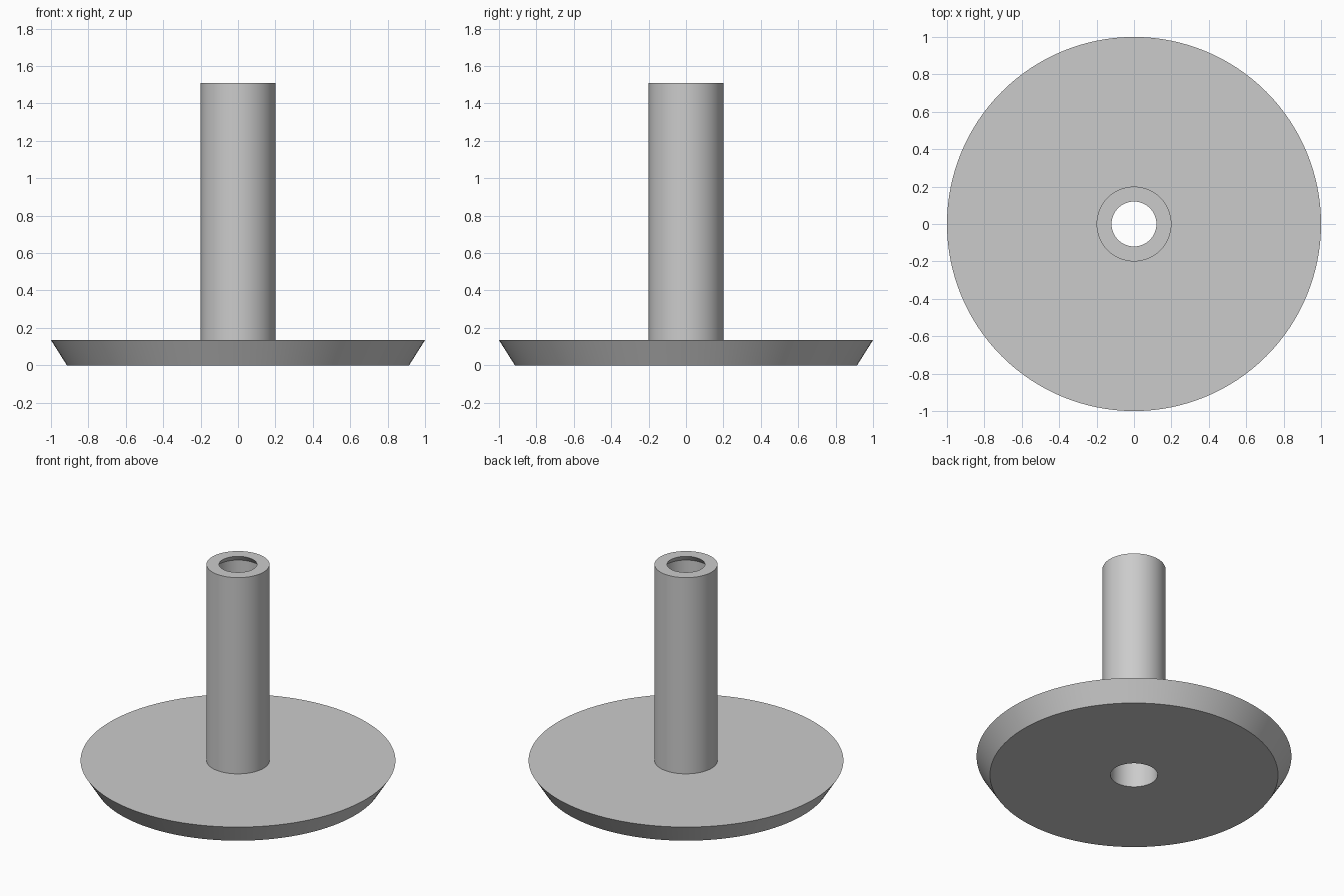
import bpy, bmesh, math

cube = bpy.data.objects.get("Cube")
if cube:
    bpy.data.objects.remove(cube, do_unlink=True)

SEGMENTS = 128
BASE_TOP, STEM_TOP = 0.135, 1.51
STEM_R, BORE_R, MOUTH_R = 0.2, 0.15, 0.12

grey = bpy.data.materials.new("plain_grey")
grey.use_nodes = True
colour = (0.6, 0.6, 0.6, 1)
grey.diffuse_color = colour
grey.node_tree.nodes["Principled BSDF"].inputs["Base Color"].default_value = colour


def lathe(name, profile):
    """Revolve a (radius, height) profile, wound counter-clockwise, around z."""
    bm = bmesh.new()
    rings = []
    for r, z in profile:
        angles = (math.tau * s / SEGMENTS for s in range(SEGMENTS))
        rings.append([bm.verts.new((r * math.cos(a), r * math.sin(a), z)) for a in angles])
    for low, high in zip(rings, rings[1:]):
        for s in range(SEGMENTS):
            t = (s + 1) % SEGMENTS
            bm.faces.new((low[s], low[t], high[t], high[s]))
    mesh = bpy.data.meshes.new(name)
    bm.to_mesh(mesh)
    bm.free()
    mesh.materials.append(grey)
    obj = bpy.data.objects.new(name, mesh)
    bpy.context.collection.objects.link(obj)
    bpy.ops.object.select_all(action="DESELECT")
    obj.select_set(True)
    bpy.context.view_layer.objects.active = obj
    bpy.ops.object.shade_smooth_by_angle(angle=math.radians(30))
    return obj


# Flared disc with a through hole, open where the stem joins it
lathe("base_disc", [(BORE_R, BASE_TOP), (BORE_R, 0), (0.915, 0),
                    (1, BASE_TOP), (STEM_R, BASE_TOP)])

# Hollow stem whose bore narrows just below the rim
lathe("hollow_stem", [(STEM_R, BASE_TOP), (STEM_R, STEM_TOP), (MOUTH_R, STEM_TOP),
                      (BORE_R, STEM_TOP - 0.04), (BORE_R, BASE_TOP)])
